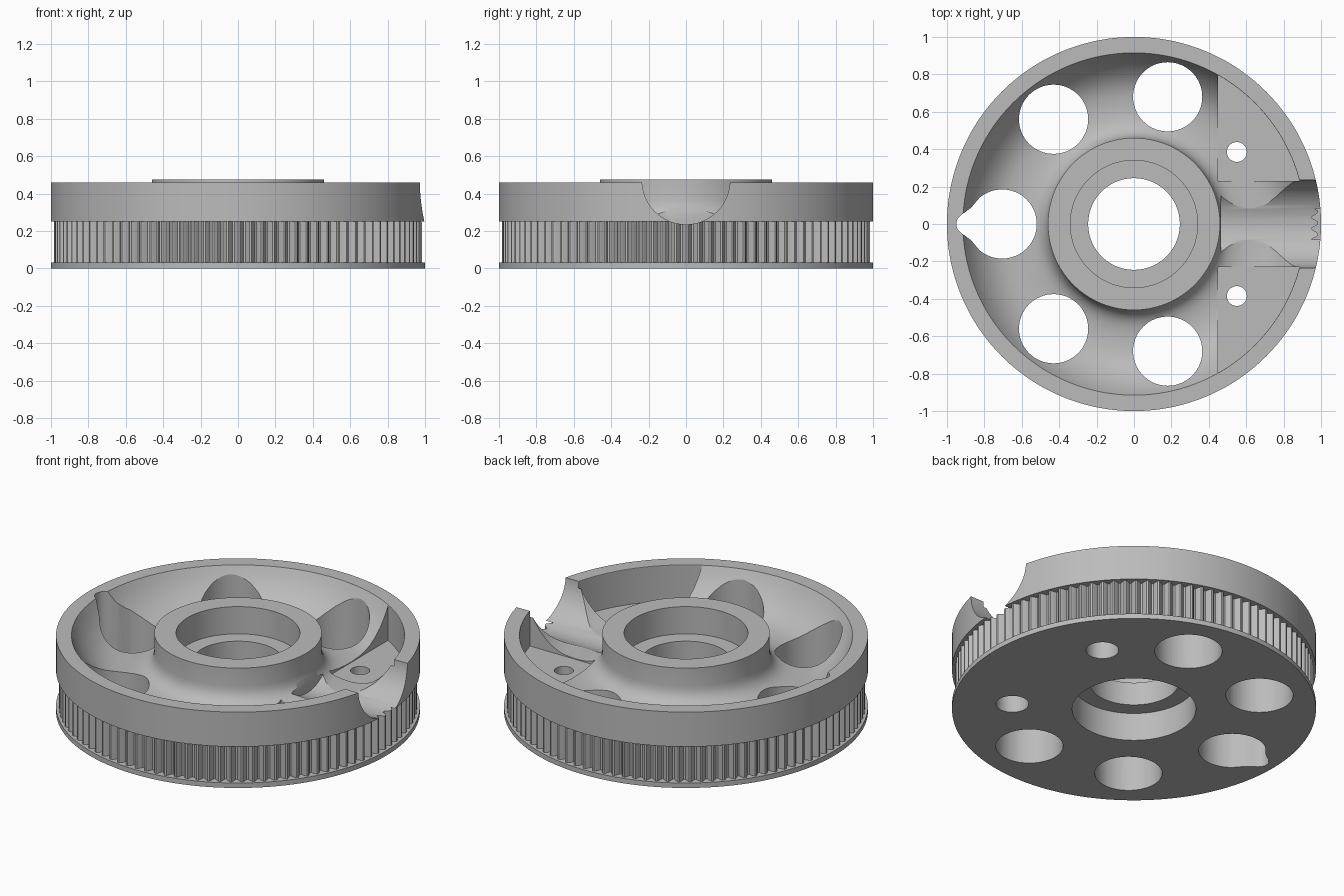
import bpy, bmesh, math
from mathutils import Matrix, Vector

cube = bpy.data.objects.get("Cube")
if cube:
    bpy.data.objects.remove(cube)

TEETH, STEPS = 100, 6
SEGS = TEETH * STEPS

metal = bpy.data.materials.new("grey metal")
metal.use_nodes = True
grey = (0.5, 0.5, 0.5, 1)
metal.diffuse_color = grey
metal.node_tree.nodes["Principled BSDF"].inputs["Base Color"].default_value = grey


def finish(bm, name):
    bmesh.ops.recalc_face_normals(bm, faces=bm.faces)
    mesh = bpy.data.meshes.new(name)
    bm.to_mesh(mesh)
    bm.free()
    mesh.materials.append(metal)
    ob = bpy.data.objects.new(name, mesh)
    bpy.context.collection.objects.link(ob)
    return ob


# Wheel cross-section (radius, height); TOOTH marks the belt band
TOOTH = "tooth"
profile = [
    (0.34, 0), (1, 0), (1, 0.03), (TOOTH, 0.03), (TOOTH, 0.25), (1, 0.25), (1, 0.46),
    (0.915, 0.46), (0.9, 0.43), (0.88, 0.395), (0.85, 0.354), (0.81, 0.313),
    (0.77, 0.284), (0.73, 0.265), (0.69, 0.255), (0.64, 0.25), (0.59, 0.251),
    (0.55, 0.257), (0.52, 0.267), (0.495, 0.283), (0.475, 0.307), (0.464, 0.334),
    (0.46, 0.365), (0.46, 0.475), (0.34, 0.475), (0.34, 0.31), (0.245, 0.31),
    (0.245, 0.17), (0.34, 0.17),
]
tooth_radii = [0.985, 0.985, 0.972, 0.953, 0.953, 0.972]


def lathe(points):
    bm = bmesh.new()
    rings = []
    for i in range(SEGS):
        a = math.tau * i / SEGS
        ring = []
        for r, z in points:
            if r == TOOTH:
                r = tooth_radii[i % STEPS]
            ring.append(bm.verts.new((r * math.cos(a), r * math.sin(a), z)))
        rings.append(ring)
    n = len(points)
    for i in range(SEGS):
        a, b = rings[i], rings[(i + 1) % SEGS]
        for j in range(n):
            k = (j + 1) % n
            bm.faces.new((a[j], b[j], b[k], a[k]))
    return bm


wheel = finish(lathe(profile), "pulley_wheel")
cutters = []


def cut(bm, name):
    ob = finish(bm, name)
    ob.hide_render = True
    mod = wheel.modifiers.new(name, 'BOOLEAN')
    mod.operation = 'DIFFERENCE'
    mod.solver = 'EXACT'
    mod.object = ob
    cutters.append(ob)


def prism(outline, z0, z1, name):
    bm = bmesh.new()
    face = bm.faces.new([bm.verts.new((x, y, z0)) for x, y in outline])
    up = bmesh.ops.extrude_face_region(bm, geom=[face])["geom"]
    bmesh.ops.translate(bm, vec=(0, 0, z1 - z0),
                        verts=[v for v in up if isinstance(v, bmesh.types.BMVert)])
    cut(bm, name)


def circle(x, y, r, n=64):
    return [(x + r * math.cos(math.tau * i / n), y + r * math.sin(math.tau * i / n))
            for i in range(n)]


# Side pockets around the bolt holes, then the bolt holes with counterbores
for s, side in ((1, "left"), (-1, "right")):
    a0, a1 = math.asin(0.23 / 0.914), math.acos(0.45 / 0.914)
    arc = [a0 + (a1 - a0) * i / 40 for i in range(41)]
    outline = [(0.45, s * 0.23)]
    outline += [(0.914 * math.cos(a), s * 0.914 * math.sin(a)) for a in arc]
    prism(outline, 0.246, 0.6, side + "_pocket")
    prism(circle(0.55, s * 0.385, 0.053, 40), -0.1, 0.6, side + "_bolt_hole")
    prism(circle(0.55, s * 0.385, 0.09, 40), -0.1, 0.13, side + "_counterbore")
    # Round lightening holes
    for x, y in ((0.18, 0.68), (-0.43, 0.56)):
        prism(circle(x, s * y, 0.185), -0.1, 0.6, side + "_lightening_hole")

# Rear lightening hole with a pointed relief running into the rim
half = [(-0.95, 0.012), (-0.942, 0.03), (-0.925, 0.048), (-0.9, 0.065),
        (-0.87, 0.088), (-0.845, 0.118)]
round_part = [(-0.705 + 0.185 * math.cos(a), 0.185 * math.sin(a))
              for a in (math.radians(130 - 5 * i) for i in range(53))]
tail = half + round_part + [(x, -y) for x, y in reversed(half)]
prism(tail, -0.1, 0.6, "tailed_hole")

# Round channel through the rim
bm = bmesh.new()
bmesh.ops.create_cone(bm, cap_ends=True, segments=96, radius1=0.235, radius2=0.235, depth=0.7,
                      matrix=Matrix.Translation(Vector((0.815, 0, 0.47)))
                      @ Matrix.Rotation(math.pi / 2, 4, 'Y'))
cut(bm, "rim_channel")

# Bake the cuts and drop the cutters
bpy.context.view_layer.update()
graph = bpy.context.evaluated_depsgraph_get()
baked = bpy.data.meshes.new_from_object(wheel.evaluated_get(graph))
wheel.modifiers.clear()
wheel.data = baked
baked.materials.clear()
baked.materials.append(metal)
for p in baked.polygons:
    p.material_index = 0
for ob in cutters:
    bpy.data.objects.remove(ob)

bpy.ops.object.select_all(action='DESELECT')
wheel.select_set(True)
bpy.context.view_layer.objects.active = wheel
bpy.ops.object.shade_smooth_by_angle(angle=math.radians(25))
